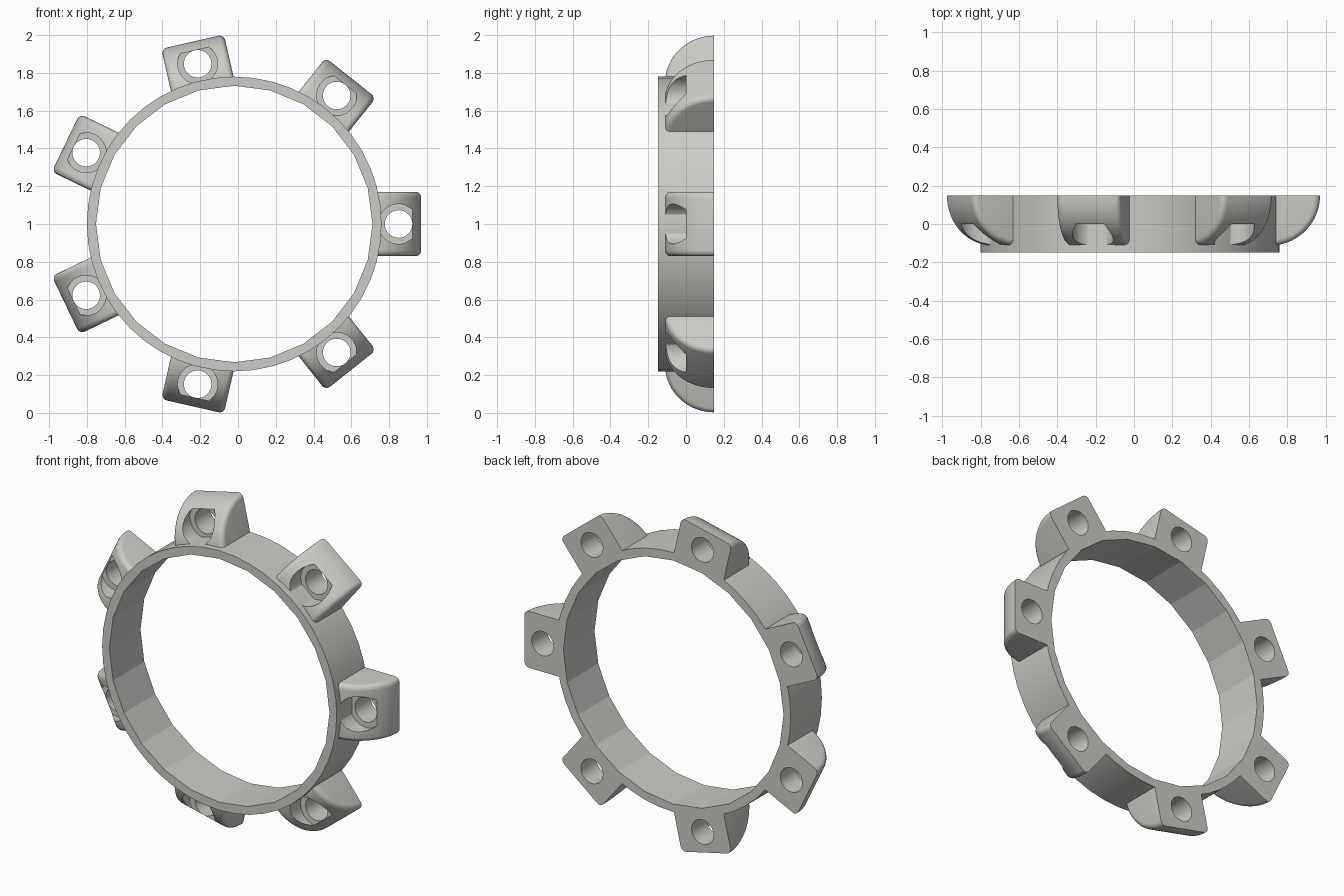
import bpy, bmesh, math
from mathutils import Matrix, Vector

if "Cube" in bpy.data.objects:
    bpy.data.objects.remove(bpy.data.objects["Cube"])

CX, CZ = -0.02, 1.0          # ring axis, running along y
BACK, FRONT = 0.148, -0.148
LUGS = 7

grey = bpy.data.materials.new("light grey")
grey.diffuse_color = (0.6, 0.6, 0.57, 1)
grey.use_nodes = True
grey.node_tree.nodes["Principled BSDF"].inputs["Base Color"].default_value = grey.diffuse_color


def make_object(name, bm):
    bmesh.ops.recalc_face_normals(bm, faces=bm.faces)
    me = bpy.data.meshes.new(name)
    bm.to_mesh(me)
    bm.free()
    me.materials.append(grey)
    ob = bpy.data.objects.new(name, me)
    bpy.context.collection.objects.link(ob)
    return ob


def cylinder(name, radius, y0, y1, x, z, sides):
    bm = bmesh.new()
    bmesh.ops.create_cone(bm, cap_ends=True, segments=sides, radius1=radius,
                          radius2=radius, depth=y1 - y0)
    bmesh.ops.transform(bm, verts=bm.verts,
                        matrix=Matrix.Translation((x, (y0 + y1) / 2, z))
                        @ Matrix.Rotation(math.pi / 2, 4, 'X'))
    return make_object(name, bm)


def activate(ob):
    bpy.ops.object.select_all(action='DESELECT')
    ob.select_set(True)
    bpy.context.view_layer.objects.active = ob


def cut(ob, cutter):
    mod = ob.modifiers.new("cut", 'BOOLEAN')
    mod.operation, mod.solver, mod.object = 'DIFFERENCE', 'EXACT', cutter
    activate(ob)
    bpy.ops.object.modifier_apply(modifier=mod.name)
    bpy.data.objects.remove(cutter)


# ring band: fine outer wall, coarser inner wall
ring = cylinder("ring_band", 0.78, FRONT, BACK, CX, CZ, 48)
cut(ring, cylinder("ring_bore", 0.732, -0.4, 0.4, CX, CZ, 24))
activate(ring)
bpy.ops.object.shade_smooth_by_angle(angle=math.radians(10))

# lug: quarter-round profile lofted across its width with filleted sides
R, HALF, FIL, R0, INNER = 0.26, 0.17, 0.03, 0.73, 0.745
STEPS, FSTEPS = 16, 5
side = []
for j in range(FSTEPS + 1):
    a = j / FSTEPS * math.pi / 2
    side.append((HALF - FIL + FIL * math.cos(a), R - FIL + FIL * math.sin(a)))
sections = [(-t, p) for t, p in side] + [(t, p) for t, p in reversed(side)]

bm = bmesh.new()
rows = []
for t, p in sections:
    a0 = math.acos((INNER - R0) / p)
    pts = [(INNER, BACK)]
    for i in range(STEPS + 1):
        a = a0 * (1 - i / STEPS)
        pts.append((R0 + p * math.cos(a), BACK - p * math.sin(a)))
    rows.append([bm.verts.new((r, y, t)) for r, y in pts])
n = len(rows[0])
for a, b in zip(rows, rows[1:]):
    for i in range(n):
        k = (i + 1) % n
        bm.faces.new((a[i], a[k], b[k], b[i]))
bm.faces.new(rows[0])
bm.faces.new(rows[-1])
lug = make_object("lug_1", bm)

# bolt hole and screw-head pocket
cut(lug, cylinder("bolt_hole", 0.073, -0.4, 0.4, 0.87, 0, 32))
cut(lug, cylinder("head_pocket", 0.106, -0.4, 0.0, 0.87, 0, 32))
activate(lug)
bpy.ops.object.shade_smooth_by_angle(angle=math.radians(30))

# repeat the lug around the ring
for i in range(LUGS):
    ob = lug if i == 0 else bpy.data.objects.new(f"lug_{i + 1}", lug.data)
    if i:
        bpy.context.collection.objects.link(ob)
    ob.matrix_world = (Matrix.Translation(Vector((CX, 0, CZ)))
                       @ Matrix.Rotation(i * 2 * math.pi / LUGS, 4, 'Y'))
